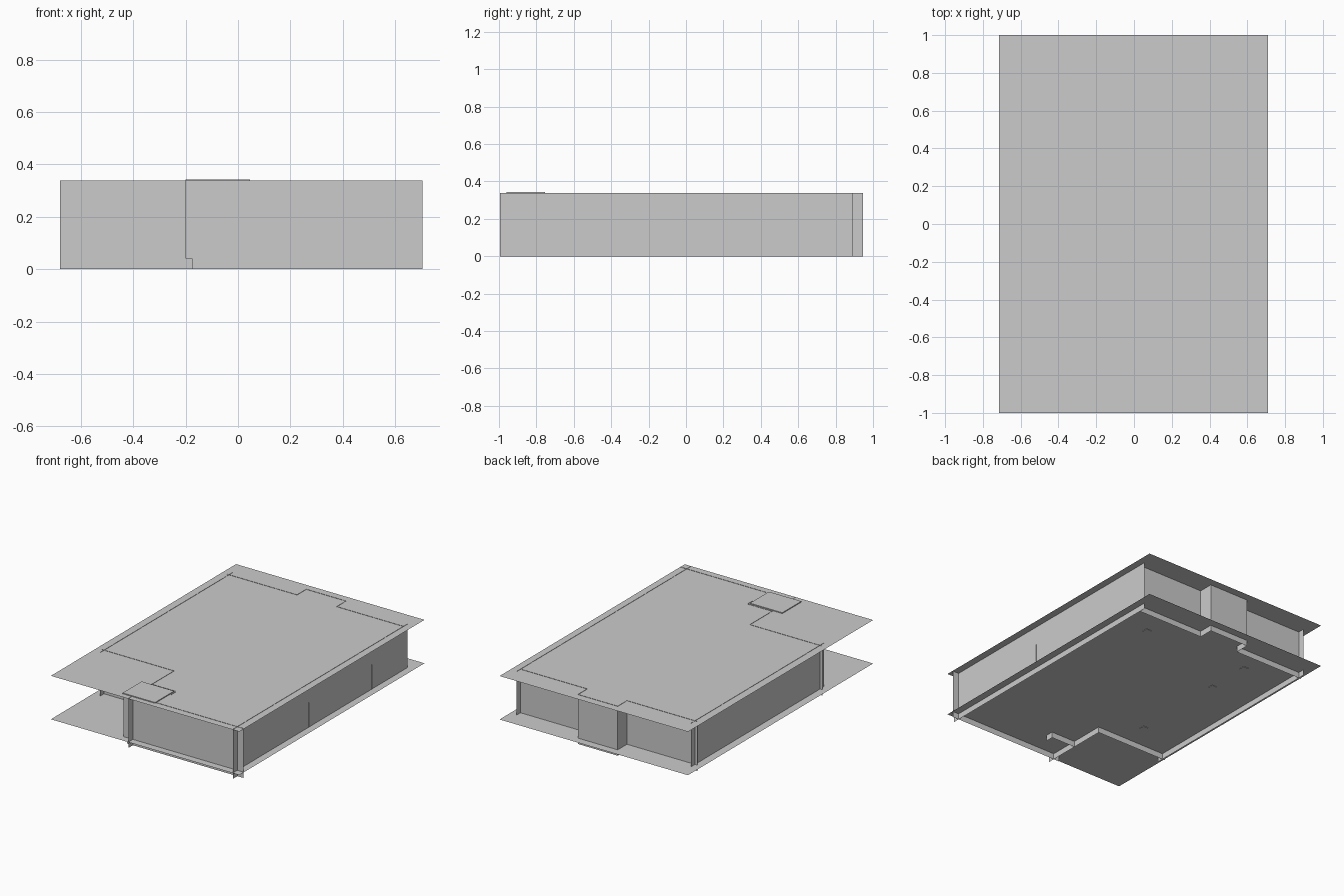
import bpy

if "Cube" in bpy.data.objects:
    bpy.data.objects.remove(bpy.data.objects["Cube"])

ROOF, FLOOR, TOP = 0.337, 0.04, 0.339


def mesh(name, verts, faces):
    me = bpy.data.meshes.new(name)
    me.from_pydata(verts, [], faces)
    me.update()
    ob = bpy.data.objects.new(name, me)
    bpy.context.collection.objects.link(ob)
    return ob


def slab(name, x0, x1, y0, y1, z):
    return mesh(name, [(x0, y0, z), (x1, y0, z), (x1, y1, z), (x0, y1, z)], [(0, 1, 2, 3)])


def wall(name, p, q, z0=0.0, z1=TOP):
    (a, b), (c, d) = p, q
    return mesh(name, [(a, b, z0), (c, d, z0), (c, d, z1), (a, b, z1)], [(0, 1, 2, 3)])


def box(name, x0, x1, y0, y1, z0, z1):
    bpy.ops.mesh.primitive_cube_add(size=1, location=((x0 + x1) / 2, (y0 + y1) / 2, (z0 + z1) / 2))
    ob = bpy.context.object
    ob.name = name
    ob.scale = (x1 - x0, y1 - y0, z1 - z0)
    return ob


# Flat roof and floor sheets
slab("floor_sheet", -0.715, 0.71, -1, 1, FLOOR)
slab("roof_sheet", -0.715, 0.71, -1, 1, ROOF)

# Raised roof panel over the entrance
box("entrance_roof_panel", -0.20, 0.045, -0.96, -0.755, ROOF, 0.343)

# Long side walls, running slightly past the corners
wall("right_wall", (0.66, -0.995), (0.66, 0.89))
wall("left_wall", (-0.66, -0.55), (-0.66, 0.89))

# Front wall with its shorter base skirt
wall("front_wall", (-0.20, -0.95), (0.705, -0.95), FLOOR)
wall("front_skirt", (-0.175, -0.95), (0.705, -0.95), 0, FLOOR)

# Recessed front corner
wall("recess_back_wall", (-0.68, -0.505), (-0.13, -0.505))
wall("recess_side_wall", (-0.13, -0.995), (-0.13, -0.505))
wall("entrance_wall", (-0.13, -0.745), (0.055, -0.745))
wall("entrance_return", (0.055, -0.80), (0.055, -0.745))

# Back wall with its projecting bay
back = [(-0.68, 0.845), (-0.145, 0.845), (-0.145, 0.945),
        (0.155, 0.945), (0.155, 0.845), (0.66, 0.845)]
for i, (p, q) in enumerate(zip(back, back[1:])):
    wall(f"back_wall_{i + 1}", p, q)

# Low partitions meeting both side walls
for i, y in enumerate((-0.18, 0.50)):
    wall(f"low_partition_{i + 1}", (-0.662, y), (0.662, y), FLOOR, 0.21)

# Small feet showing under the floor
for i, (x, y) in enumerate([(0.42, 0.63), (-0.36, 0.66), (-0.36, 0.35), (-0.36, -0.33)]):
    box(f"floor_foot_{i + 1}", x - 0.02, x + 0.02, y - 0.02, y + 0.02, 0.037, 0.05)
